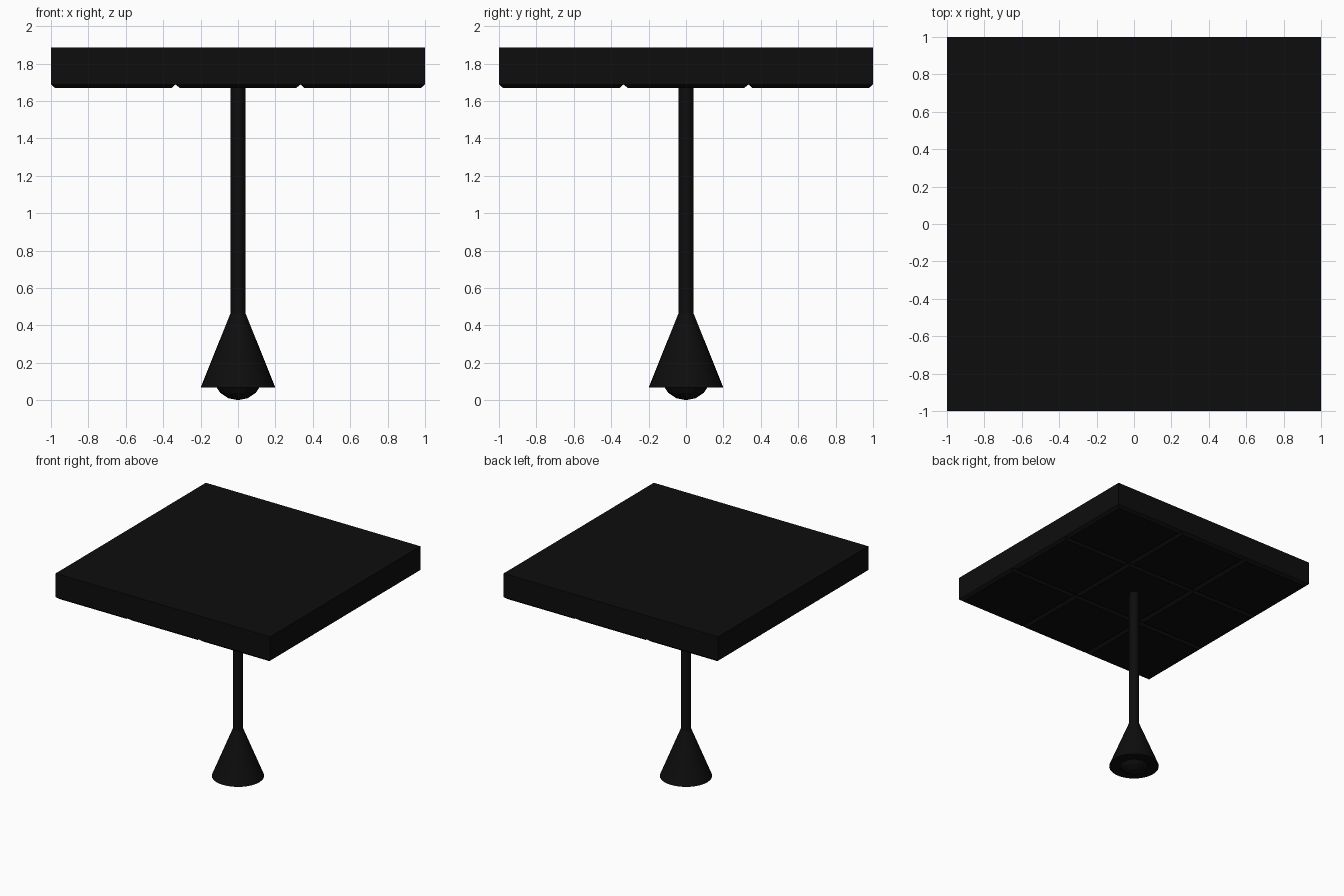
import bpy, bmesh
from mathutils import Matrix

if "Cube" in bpy.data.objects:
    bpy.data.objects.remove(bpy.data.objects["Cube"])

black = bpy.data.materials.new("matte_black")
black.diffuse_color = (0.004, 0.004, 0.004, 1)
black.use_nodes = True
black.node_tree.nodes["Principled BSDF"].inputs["Base Color"].default_value = black.diffuse_color


def finish(bm, name, smooth=False):
    bmesh.ops.recalc_face_normals(bm, faces=bm.faces)
    mesh = bpy.data.meshes.new(name)
    bm.to_mesh(mesh)
    bm.free()
    ob = bpy.data.objects.new(name, mesh)
    bpy.context.collection.objects.link(ob)
    mesh.materials.append(black)
    if smooth:
        bpy.context.view_layer.objects.active = ob
        ob.select_set(True)
        bpy.ops.object.shade_smooth_by_angle(angle=0.6)
        ob.select_set(False)
    return ob


def cone(name, r_low, r_high, z_low, z_high):
    bm = bmesh.new()
    bmesh.ops.create_cone(bm, cap_ends=True, segments=32, radius1=r_low,
                          radius2=r_high, depth=z_high - z_low,
                          matrix=Matrix.Translation((0, 0, (z_low + z_high) / 2)))
    return finish(bm, name, smooth=True)


# Ceiling slab: 3 x 3 panels, each drawn down into a bevelled tile
bm = bmesh.new()
bmesh.ops.create_grid(bm, x_segments=3, y_segments=3, size=1,
                      matrix=Matrix.Translation((0, 0, 1.688)))
panels = list(bm.faces)
top = bmesh.ops.extrude_face_region(bm, geom=panels, use_keep_orig=True)
for v in top["geom"]:
    if isinstance(v, bmesh.types.BMVert):
        v.co.z = 1.887
bmesh.ops.recalc_face_normals(bm, faces=bm.faces)
bmesh.ops.inset_individual(bm, faces=[f for f in bm.faces if f.normal.z < -0.9],
                           thickness=0.033, depth=0.02)
finish(bm, "ceiling_tiles")

# Hanging rod and conical shade
cone("hanging_rod", 0.04, 0.04, 0.46, 1.67)
cone("lamp_shade", 0.2, 0.04, 0.067, 0.465)

# Faceted bulb peeking out under the shade
bm = bmesh.new()
bmesh.ops.create_uvsphere(bm, u_segments=16, v_segments=8, radius=0.135,
                          matrix=Matrix.Translation((0, 0, 0.135)))
finish(bm, "bulb")
